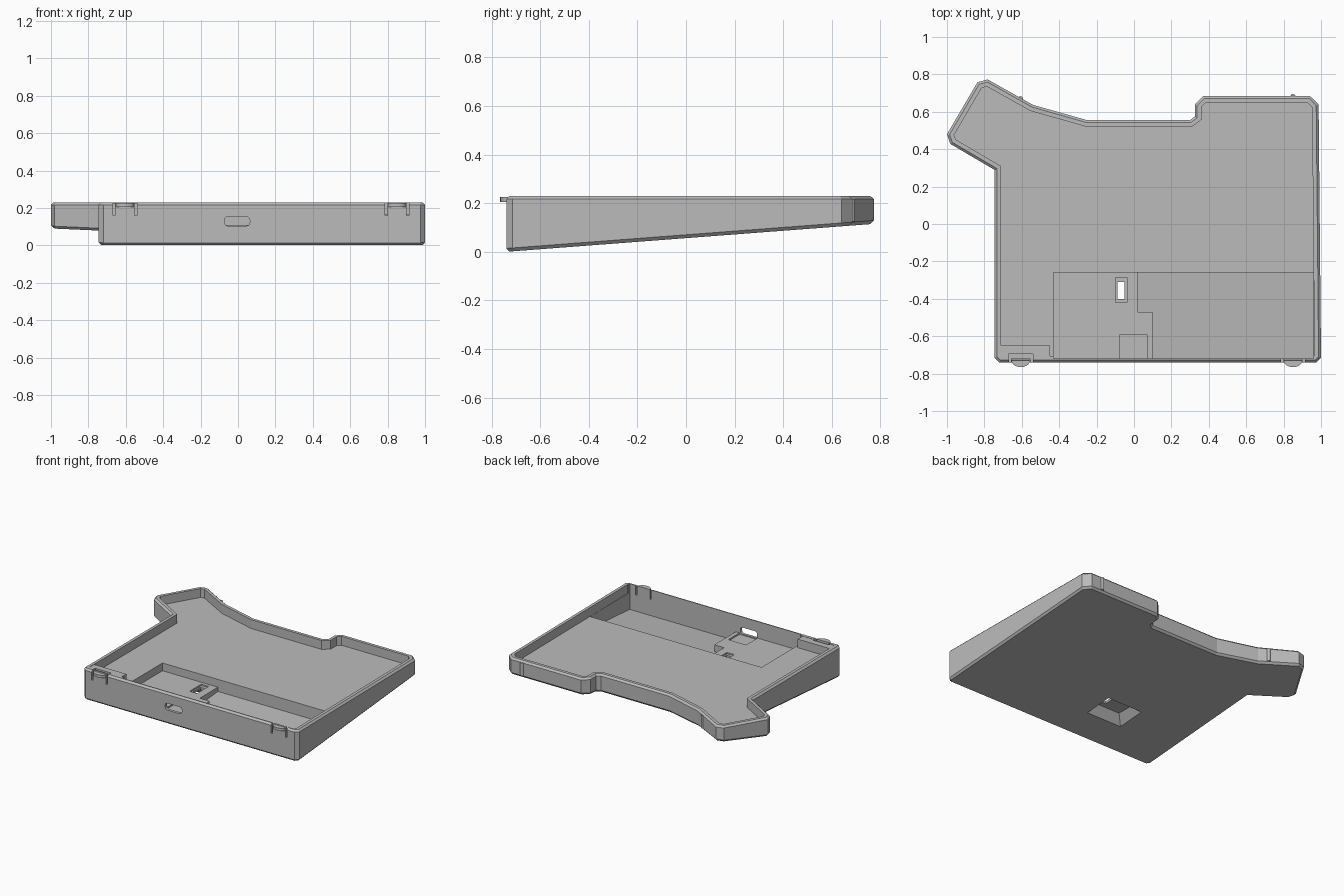
import bpy, bmesh, math
from mathutils import Vector

if "Cube" in bpy.data.objects:
    bpy.data.objects.remove(bpy.data.objects["Cube"], do_unlink=True)

grey = bpy.data.materials.new("case grey")
grey.use_nodes = True
COLOUR = (0.5, 0.5, 0.5, 1)
grey.diffuse_color = COLOUR
grey.node_tree.nodes["Principled BSDF"].inputs["Base Color"].default_value = COLOUR

TOP, FLOOR, WALL = 0.23, 0.165, 0.035


def underside(y):
    """Height of the sloping underside at depth y."""
    return 0.0 + 0.076 * (y + 0.74)


def finish(name, bm):
    bmesh.ops.recalc_face_normals(bm, faces=bm.faces)
    mesh = bpy.data.meshes.new(name)
    bm.to_mesh(mesh)
    bm.free()
    mesh.materials.append(grey)
    ob = bpy.data.objects.new(name, mesh)
    bpy.context.collection.objects.link(ob)
    return ob


def loft(name, loops):
    """Skin closed loops of equal length and cap both ends."""
    bm = bmesh.new()
    rings = [[bm.verts.new(p) for p in loop] for loop in loops]
    n = len(rings[0])
    for a, b in zip(rings, rings[1:]):
        for i in range(n):
            j = (i + 1) % n
            bm.faces.new((a[i], a[j], b[j], b[i]))
    bm.faces.new(rings[0])
    bm.faces.new(rings[-1])
    return finish(name, bm)


def rect(x0, x1, y0, y1):
    return [(x0, y0), (x1, y0), (x1, y1), (x0, y1)]


def prism(name, points, low, high):
    """Upright prism; low may be a height or a function of y."""
    base = low if callable(low) else (lambda y: low)
    return loft(name, [[(x, y, base(y)) for x, y in points],
                       [(x, y, high) for x, y in points]])


def inset(points, d):
    """Move every edge of a counter-clockwise outline inwards by d."""
    out = []
    for i, p in enumerate(points):
        p, a, b = Vector(p), Vector(points[i - 1]), Vector(points[(i + 1) % len(points)])
        e, f = (p - a).normalized(), (b - p).normalized()
        n, m = Vector((-e.y, e.x)), Vector((-f.y, f.x))
        out.append(tuple(p + (n + m) * d / (1 + n.dot(m))))
    return out


def combine(body, tool, operation):
    mod = body.modifiers.new("join", "BOOLEAN")
    mod.operation, mod.object, mod.solver = operation, tool, "EXACT"
    bpy.context.view_layer.objects.active = body
    bpy.ops.object.modifier_apply(modifier=mod.name)
    bpy.data.objects.remove(tool, do_unlink=True)


# Tray shell: chamfered outside, thick rim, level floor
outline = [(-0.72, -0.74), (0.975, -0.74), (1.0, -0.715), (0.987, 0.64),
           (0.94, 0.685), (0.37, 0.685), (0.325, 0.64), (0.325, 0.575),
           (0.30, 0.556), (-0.254, 0.556), (-0.54, 0.637), (-0.783, 0.773),
           (-0.837, 0.758), (-1.0, 0.48), (-0.982, 0.428), (-0.745, 0.289),
           (-0.745, -0.715)]
edge, inner = inset(outline, 0.013), inset(outline, WALL)
tray = loft("tray", [
    [(x, y, underside(y)) for x, y in edge],
    [(x, y, underside(y) + 0.014) for x, y in outline],
    [(x, y, TOP - 0.013) for x, y in outline],
    [(x, y, TOP) for x, y in edge],
    [(x, y, TOP) for x, y in inner],
    [(x, y, FLOOR) for x, y in inner]])

# Solid block in the front corner
combine(tray, prism("corner_block", rect(-0.725, -0.45, -0.722, -0.65), 0.14, TOP - 0.002), "UNION")

# Battery well with a sloping floor, and the shallower board shelf
well = [(0.10, -0.72), (0.96, -0.72), (0.96, -0.26), (0.02, -0.26),
        (0.02, -0.47), (0.10, -0.47)]
combine(tray, prism("well_cut", well, lambda y: underside(y) + 0.04, 0.4), "DIFFERENCE")
combine(tray, prism("shelf_cut", rect(-0.43, 0.11, -0.72, -0.26), 0.108, 0.4), "DIFFERENCE")
combine(tray, prism("socket_cut", rect(-0.075, 0.07, -0.72, -0.59), 0.097, 0.2), "DIFFERENCE")

# Button recess under the shelf, with sloping sides, and its slot
low, high = rect(-0.30, 0.0, -0.495, -0.265), rect(-0.24, -0.03, -0.44, -0.30)
combine(tray, loft("recess_cut", [[(x, y, underside(y) - 0.01) for x, y in low],
                                  [(x, y, 0.082) for x, y in high]]), "DIFFERENCE")
combine(tray, prism("slot_frame_cut", rect(-0.098, -0.038, -0.42, -0.285), 0.098, 0.2), "DIFFERENCE")
combine(tray, prism("slot_cut", rect(-0.088, -0.05, -0.40, -0.31), 0.03, 0.2), "DIFFERENCE")

# Rounded cable opening in the front wall
port = []
for cx, cz, start in ((0.045, 0.135, 0), (-0.055, 0.135, 90), (-0.055, 0.122, 180), (0.045, 0.122, 270)):
    for step in range(4):
        a = math.radians(start + step * 30)
        port.append((cx + 0.018 * math.cos(a), cz + 0.018 * math.sin(a)))
combine(tray, loft("port_cut", [[(x, y, z) for x, z in port] for y in (-0.78, -0.70)]), "DIFFERENCE")

# Two spring clips: slits on each side of a tongue
combine(tray, prism("clip_pocket_cut", rect(-0.67, -0.54, -0.72, -0.695), 0.16, 0.4), "DIFFERENCE")
for cx in (-0.605, 0.85):
    for side in (-1, 1):
        x = cx + side * 0.058
        combine(tray, prism("slit_cut", rect(x - 0.006, x + 0.006, -0.78, -0.70), 0.16, 0.4), "DIFFERENCE")


def half_round(cx, cy, rx, ry, turn, steps=10):
    pts = []
    for i in range(steps + 1):
        a = math.pi * i / steps
        u, v = rx * math.cos(a), ry * math.sin(a)
        pts.append((cx + u * math.cos(turn) - v * math.sin(turn),
                    cy + u * math.sin(turn) + v * math.cos(turn)))
    return pts


# Curved catches on the clips
for name, cx in (("right_clip_catch", -0.605), ("left_clip_catch", 0.85)):
    prism(name, half_round(cx, -0.73, 0.05, 0.035, math.pi), 0.206, 0.226)

# Small ribs on the back wall
for name, cx, cy, turn in (("left_back_rib", 0.85, 0.683, 0),
                           ("right_back_rib", -0.605, 0.671, math.radians(-29))):
    prism(name, half_round(cx, cy, 0.013, 0.012, turn), lambda y: underside(y) + 0.016, TOP - 0.012)
